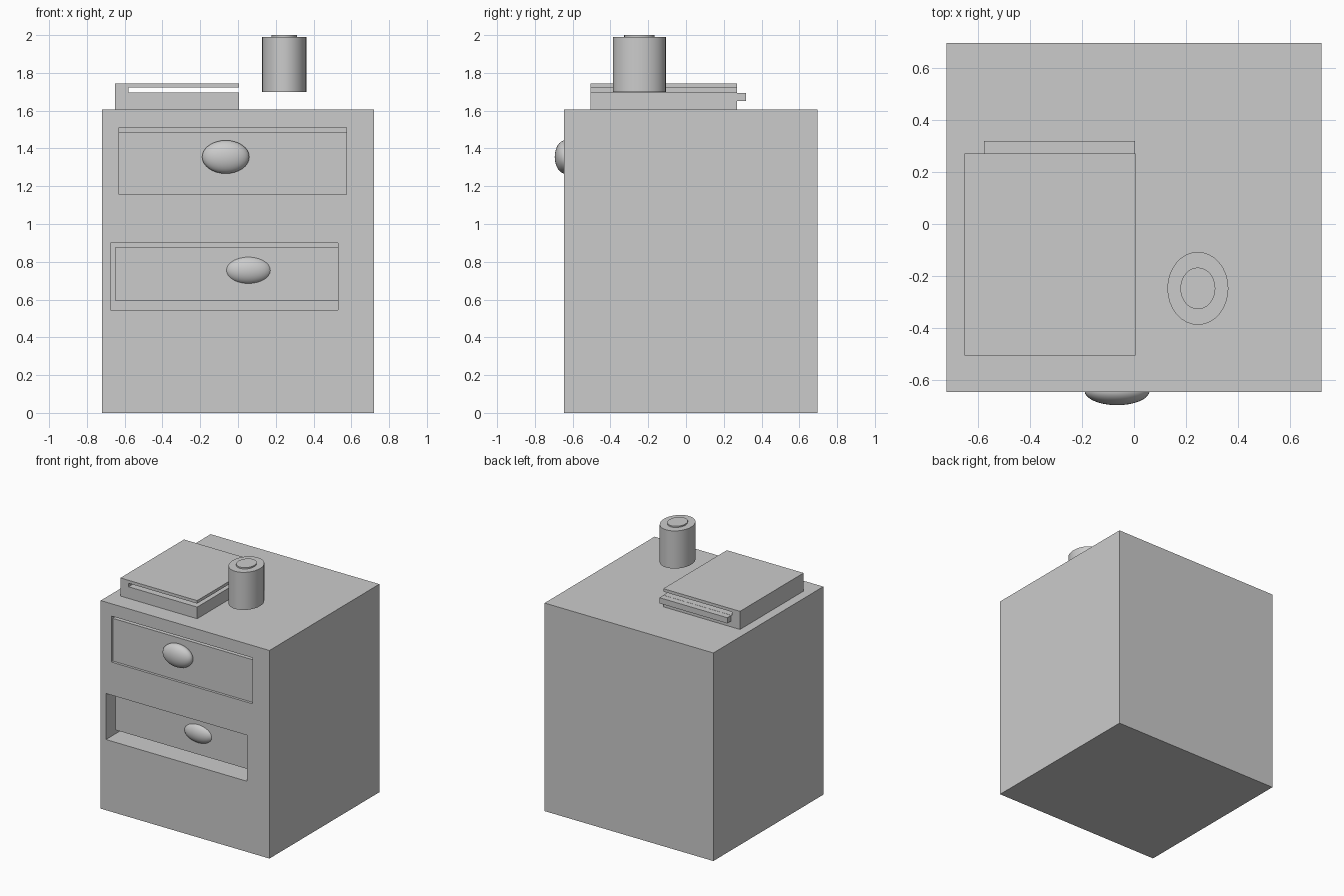
import bpy

if "Cube" in bpy.data.objects:
    bpy.data.objects.remove(bpy.data.objects["Cube"])

FRONT = -0.645


def box(name, x0, x1, y0, y1, z0, z1):
    bpy.ops.mesh.primitive_cube_add(size=1, location=((x0 + x1) / 2, (y0 + y1) / 2, (z0 + z1) / 2))
    o = bpy.context.object
    o.name = name
    o.scale = (x1 - x0, y1 - y0, z1 - z0)
    bpy.ops.object.transform_apply(location=False, rotation=False, scale=True)
    return o


def cylinder(name, x, y, rx, ry, z0, z1):
    bpy.ops.mesh.primitive_cylinder_add(vertices=32, radius=1, depth=z1 - z0, location=(x, y, (z0 + z1) / 2))
    o = bpy.context.object
    o.name = name
    o.scale = (rx, ry, 1)
    bpy.ops.object.transform_apply(location=False, rotation=False, scale=True)
    bpy.ops.object.shade_smooth_by_angle()


def knob(name, loc, radii):
    bpy.ops.mesh.primitive_uv_sphere_add(segments=32, ring_count=16, radius=1, location=loc)
    o = bpy.context.object
    o.name = name
    o.scale = radii
    bpy.ops.object.transform_apply(location=False, rotation=False, scale=True)
    bpy.ops.object.shade_smooth()


def cut(target, *dims):
    cutter = box("drawer_cutter", *dims)
    mod = target.modifiers.new("opening", 'BOOLEAN')
    mod.operation = 'DIFFERENCE'
    mod.solver = 'EXACT'
    mod.object = cutter
    bpy.context.view_layer.objects.active = target
    bpy.ops.object.modifier_apply(modifier=mod.name)
    bpy.data.objects.remove(cutter, do_unlink=True)


# Cabinet with two drawer openings
cabinet = box("cabinet", -0.72, 0.72, FRONT, 0.695, 0, 1.605)
cut(cabinet, -0.63, 0.575, FRONT - 0.1, FRONT + 0.4, 1.155, 1.51)
cut(cabinet, -0.675, 0.53, FRONT - 0.1, FRONT + 0.4, 0.545, 0.90)

# Drawers, the lower one pushed further in
box("upper_drawer", -0.629, 0.574, FRONT + 0.018, FRONT + 0.39, 1.156, 1.485)
box("lower_drawer", -0.65, 0.529, FRONT + 0.08, FRONT + 0.39, 0.595, 0.875)
knob("upper_knob", (-0.065, FRONT + 0.005, 1.355), (0.125, 0.055, 0.088))
knob("lower_knob", (0.055, FRONT + 0.10, 0.755), (0.125, 0.055, 0.075))

# Book: C-shaped cover extruded along y, with pages sticking out the back
profile = [(-0.65, 1.605), (0.005, 1.605), (0.005, 1.695), (-0.58, 1.695),
           (-0.58, 1.722), (0.005, 1.722), (0.005, 1.745), (-0.65, 1.745)]
n = len(profile)
verts = [(x, y, z) for y in (-0.505, 0.27) for x, z in profile]
faces = [tuple(range(n)), tuple(reversed(range(n, 2 * n)))]
faces += [(i, i + n, (i + 1) % n + n, (i + 1) % n) for i in range(n)]
mesh = bpy.data.meshes.new("book_cover")
mesh.from_pydata(verts, [], faces)
bpy.context.collection.objects.link(bpy.data.objects.new("book_cover", mesh))
box("book_pages", -0.575, 0.004, 0.2, 0.318, 1.65, 1.694)

# Cup with a small raised disc on top
cylinder("cup", 0.245, -0.247, 0.117, 0.14, 1.70, 1.99)
cylinder("cup_lid", 0.245, -0.247, 0.067, 0.08, 1.95, 2.0)
